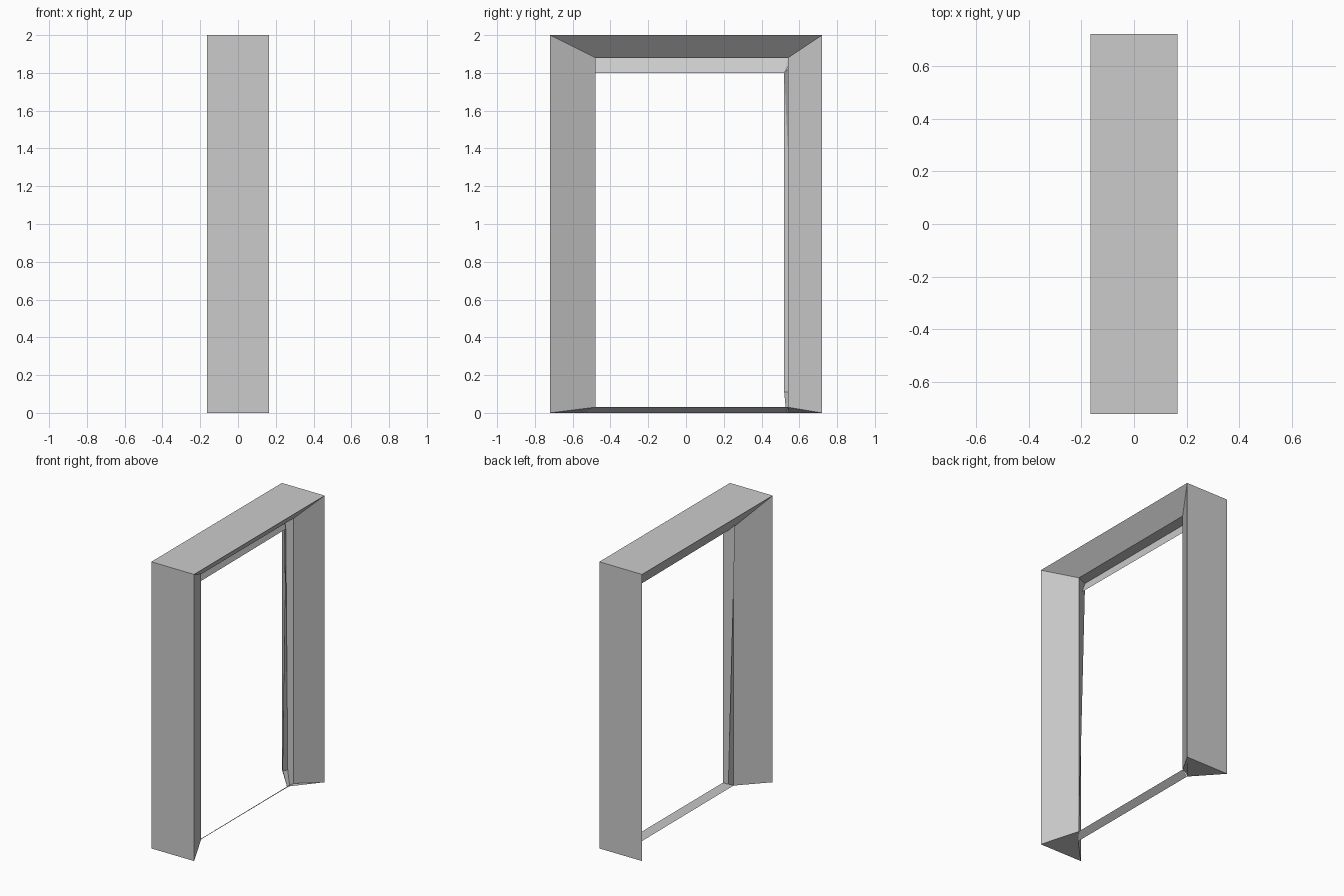
import bpy, bmesh

if "Cube" in bpy.data.objects:
    bpy.data.objects.remove(bpy.data.objects["Cube"])

HX, HY, H = 0.165, 0.72, 2.0  # half depth, half width, height


def make_object(name, build):
    bm = bmesh.new()
    build(bm)
    bmesh.ops.recalc_face_normals(bm, faces=bm.faces)
    me = bpy.data.meshes.new(name)
    bm.to_mesh(me)
    bm.free()
    ob = bpy.data.objects.new(name, me)
    bpy.context.collection.objects.link(ob)
    return ob


def section(side, z, lip, reveal, back):
    """Cross-section: two outer corners, front lip, reveal fold, back lip."""
    return [(-HX, side * HY, z), (HX, side * HY, z), lip, reveal, back]


# Left foot, left top, right top, right foot: swept as one mitred surround
sections = [
    section(-1, 0, (.052, -.48, .03), (.03, -.51, .015), (.009, -.537, 0)),
    section(-1, H, (.052, -.48, 1.88), (-.024, -.51, 1.88), (.012, -.537, 1.80)),
    section(1, H, (.052, .54, 1.88), (-.024, .54, 1.88), (.005, .52, 1.80)),
    section(1, .11, (.052, .54, .11), (.006, .54, .11), (-.02, .52, .11)),
    section(1, 0, (.052, .54, .03), (.02, .54, .01), (.007, .53, 0)),
]


def surround(bm):
    rings = [[bm.verts.new(p) for p in s] for s in sections]
    for a, b in zip(rings, rings[1:]):
        for i in range(5):
            j = (i + 1) % 5
            bm.faces.new((a[i], a[j], b[j], b[i]))
    # Sloped undersides of the two jambs
    bm.faces.new(rings[0])
    bm.faces.new(rings[-1])


def threshold(bm):
    # Thin slanted strip joining the jamb feet
    a, b = sections[0], sections[-1]
    bm.faces.new([bm.verts.new(p) for p in (a[2], b[2], b[4], a[4])])


make_object("door_surround", surround)
make_object("threshold_strip", threshold)
